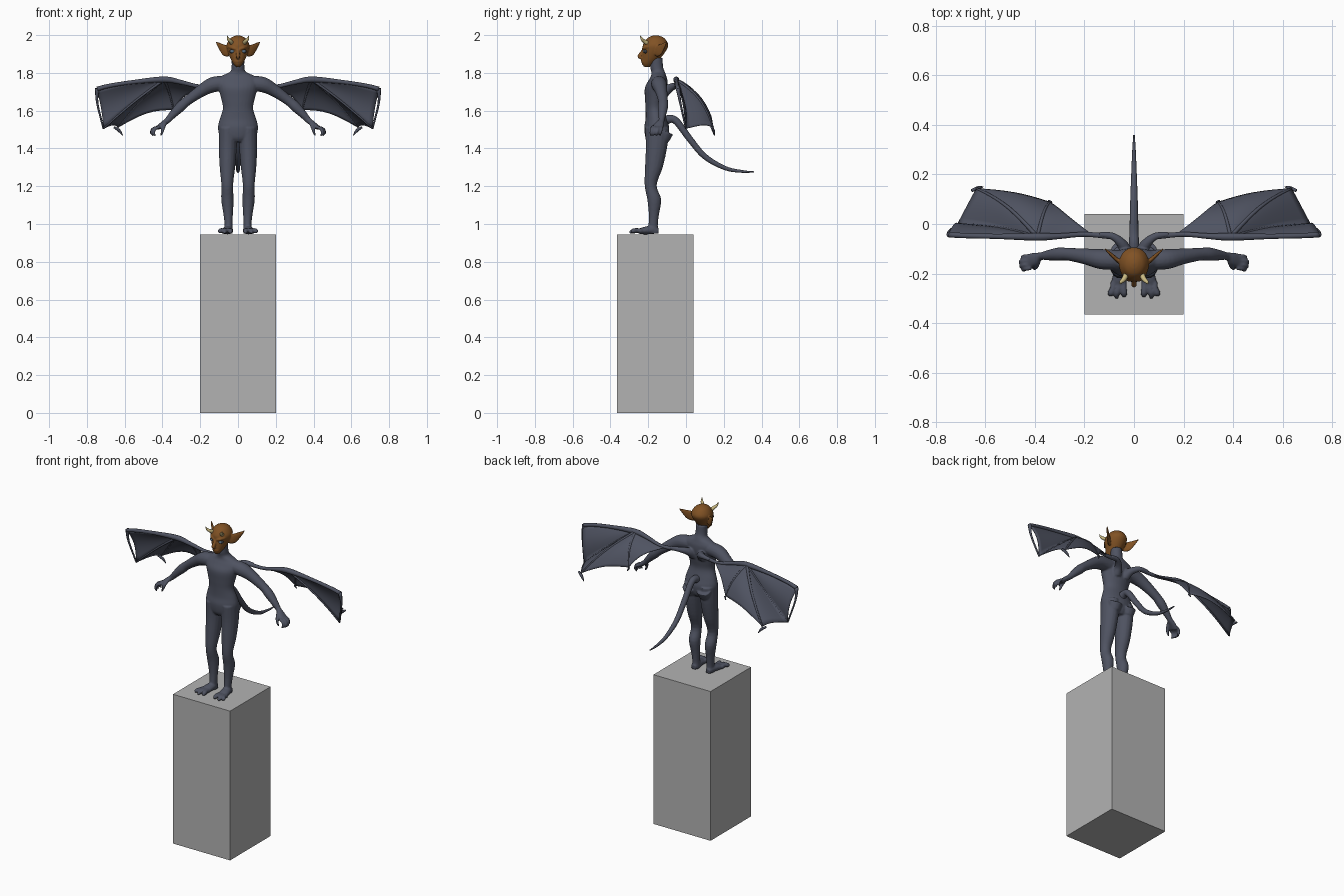
import bpy, bmesh, math
from mathutils import Vector


def material(name, rgb):
    m = bpy.data.materials.new(name)
    m.diffuse_color = (*rgb, 1)
    return m


SLATE = material("slate skin", (0.078, 0.086, 0.120))
BROWN = material("brown face", (0.22, 0.085, 0.018))
CREAM = material("cream horn", (0.58, 0.48, 0.22))
DARK = material("dark eye rim", (0.035, 0.04, 0.05))
BLUE = material("blue grey eye", (0.12, 0.19, 0.26))
STONE = material("grey stone", (0.45, 0.45, 0.45))


def finish(bm, name, mat, smooth=True):
    bmesh.ops.recalc_face_normals(bm, faces=bm.faces)
    me = bpy.data.meshes.new(name)
    bm.to_mesh(me)
    bm.free()
    me.materials.append(mat)
    for p in me.polygons:
        p.use_smooth = smooth
    ob = bpy.data.objects.new(name, me)
    bpy.context.collection.objects.link(ob)
    return ob


def fuse(ob, voxel, iterations=3):
    """Blend overlapping closed volumes into one organic skin."""
    r = ob.modifiers.new("fuse", 'REMESH')
    r.mode = 'VOXEL'
    r.voxel_size = voxel
    r.use_smooth_shade = True
    s = ob.modifiers.new("soften", 'SMOOTH')
    s.factor = 0.5
    s.iterations = iterations


def spline(pts, steps):
    """Catmull-Rom through sections (x, y, z, a, b)."""
    p = [Vector(q) for q in pts]
    p = [2 * p[0] - p[1]] + p + [2 * p[-1] - p[-2]]
    out = []
    for i in range(1, len(p) - 2):
        a, b, c, d = p[i - 1:i + 3]
        for k in range(steps):
            t = k / steps
            out.append(0.5 * (2 * b + (c - a) * t + (2 * a - 5 * b + 4 * c - d) * t * t
                              + (3 * b - a - 3 * c + d) * t ** 3))
    return out + [p[-2]]


def tube(bm, pts, ref=(1, 0, 0), side=1, n=16, steps=4, level=False):
    """Loft ellipses along a path: a is the radius along ref, b across it."""
    pts = [q if len(q) == 5 else (*q, q[3]) for q in pts]
    s = spline(pts, steps)
    rings = []
    for i, q in enumerate(s):
        t = (s[min(i + 1, len(s) - 1)] - s[max(i - 1, 0)])
        t = Vector((0, 0, 1)) if level else Vector(t[:3]).normalized()
        u = Vector(ref)
        u = (u - t * u.dot(t)).normalized()
        w = t.cross(u)
        ring = []
        for k in range(n):
            g = 2 * math.pi * k / n
            v = Vector(q[:3]) + u * max(q[3], .001) * math.cos(g) + w * max(q[4], .001) * math.sin(g)
            ring.append(bm.verts.new((v.x * side, v.y, v.z)))
        rings.append(ring)
    for r0, r1 in zip(rings, rings[1:]):
        for k in range(n):
            bm.faces.new((r0[k], r0[(k + 1) % n], r1[(k + 1) % n], r1[k]))
    bm.faces.new(rings[0])
    bm.faces.new(rings[-1])


# pedestal
bm = bmesh.new()
bmesh.ops.create_cube(bm, size=1)
for v in bm.verts:
    v.co = Vector((v.co.x * .4, v.co.y * .405 - .1625, (v.co.z + .5) * .945))
finish(bm, "pedestal", STONE, False)

# body: torso and neck, then arms, hands, legs and feet on both sides
bm = bmesh.new()
tube(bm, [(0, -.155, 1.435, .07, .045), (0, -.155, 1.46, .095, .06), (0, -.155, 1.51, .106, .066),
          (0, -.158, 1.555, .097, .056), (0, -.165, 1.61, .08, .049), (0, -.163, 1.66, .088, .054),
          (0, -.158, 1.72, .104, .06), (0, -.148, 1.76, .112, .05), (0, -.145, 1.785, .085, .04),
          (0, -.148, 1.805, .042, .036), (0, -.155, 1.83, .034, .034), (0, -.158, 1.88, .034, .034)],
     n=28, level=True)
for s in (1, -1):
    tube(bm, [(.06, -.145, 1.745, .04), (.13, -.142, 1.738, .041), (.19, -.132, 1.708, .033),
              (.265, -.122, 1.655, .026), (.305, -.122, 1.62, .027), (.345, -.126, 1.58, .021),
              (.375, -.13, 1.547, .016), (.40, -.14, 1.528, .026, .014), (.425, -.15, 1.508, .028, .012)],
         ref=(0, 1, 0), side=s)
    for y, r in ((-.128, .03), (-.146, .04), (-.163, .038), (-.178, .026)):     # fingers
        tube(bm, [(.415, y, 1.515, .009), (.42 + r * .75, y - .003, 1.503, .009),
                  (.426 + r * .8, y - .008, 1.482, .008), (.415 + r * .8, y - .01, 1.466, .004)],
             ref=(0, 1, 0), side=s, n=8)
    tube(bm, [(.385, -.15, 1.535, .01), (.395, -.172, 1.51, .01), (.402, -.178, 1.485, .008),
              (.41, -.178, 1.468, .004)], ref=(0, 1, 0), side=s, n=8)        # thumb
    tube(bm, [(.052, -.153, 1.51, .05, .064), (.054, -.156, 1.41, .048, .057), (.056, -.17, 1.30, .041, .047),
              (.057, -.187, 1.205, .031, .032), (.056, -.168, 1.13, .033, .037), (.052, -.17, 1.05, .025, .027),
              (.05, -.174, .99, .021, .025), (.05, -.172, .95, .024, .03)], side=s, level=True)
    tube(bm, [(.05, -.145, .963, .016, .012), (.052, -.18, .968, .026, .022), (.058, -.22, .965, .03, .02),
              (.062, -.25, .96, .034, .014)], side=s)
    for x0, x1, y in ((.042, .04, -.295), (.064, .07, -.3), (.084, .094, -.285)):  # toes
        tube(bm, [(x0, -.235, .963, .013), (x0, -.26, .966, .013), (x1, -.28, .962, .014),
                  (x1, y, .953, .006)], side=s, n=10)
    # shoulder blade rising into the wing root
    tube(bm, [(.03, -.12, 1.69, .028), (.045, -.085, 1.72, .022), (.085, -.05, 1.735, .015),
              (.14, -.042, 1.733, .011)], ref=(0, 0, 1), side=s)
    tube(bm, [(.05, -.11, 1.49, .045), (.05, -.125, 1.45, .038)], side=s)         # buttock
fuse(finish(bm, "body", SLATE), .005)

# tail
bm = bmesh.new()
tube(bm, [(0, -.13, 1.535, .028), (0, -.09, 1.555, .022), (0, -.05, 1.543, .019), (0, .02, 1.45, .017),
          (0, .10, 1.357, .015), (0, .207, 1.296, .011), (0, .30, 1.278, .007), (0, .36, 1.276, .003)], steps=6)
finish(bm, "tail", SLATE)

# wings: bones fan out from the wrist, with membrane stretched between them
W = Vector((.39, -.052, 1.765))
TIPS = [Vector(t) for t in ((.75, -.042, 1.715), (.712, .0, 1.505), (.635, .143, 1.512),
                            (.34, .088, 1.605), (.17, -.042, 1.728))]
BOW = [(0, -.008, .008), (0, .012, .01), (0, .025, .02), (0, .025, .015), (0, 0, -.008)]
SCALLOP = [.015, .03, .09, .12]


def rib(i, u):
    return W.lerp(TIPS[i], u) + Vector(BOW[i]) * math.sin(math.pi * u)


for s, word in ((1, "left"), (-1, "right")):
    bm = bmesh.new()
    NU, NV = 14, 8
    for i in range(4):
        grid = []
        for j in range(NV + 1):
            f = j / NV
            arch = math.sin(math.pi * f)
            row = []
            for k in range(NU + 1):
                u = k / NU * (1 - SCALLOP[i] * arch)
                p = rib(i, u).lerp(rib(i + 1, u), f) + Vector((0, .02, .006)) * arch * u
                row.append(bm.verts.new((p.x * s, p.y, p.z)))
            grid.append(row)
        for r0, r1 in zip(grid, grid[1:]):
            for k in range(NU):
                bm.faces.new((r0[k], r0[k + 1], r1[k + 1], r1[k]))
    bmesh.ops.remove_doubles(bm, verts=bm.verts, dist=1e-4)
    ob = finish(bm, word + "_wing_membrane", SLATE)
    sol = ob.modifiers.new("thickness", 'SOLIDIFY')
    sol.thickness = .004
    sol.offset = 0

    bm = bmesh.new()
    tube(bm, [(.085, -.05, 1.735, .013), (.2, -.042, 1.728, .010), (.3, -.049, 1.75, .012),
              (*W, .016), (.55, -.05, 1.752, .011), (.68, -.047, 1.732, .011), (.745, -.043, 1.715, .012)],
         ref=(0, 0, 1), side=s, n=10)
    for i, r in ((1, .006), (2, .007), (3, .006)):
        tube(bm, [(*rib(i, u), r * (1.3 - .6 * u)) for u in (0, .25, .5, .75, 1)],
             ref=(0, 0, 1), side=s, n=8)
    tube(bm, [(.745, -.043, 1.718, .012), (.745, -.03, 1.64, .006), (.712, 0, 1.505, .005)],
         ref=(0, 1, 0), side=s, n=8)                                           # outer rim
    tube(bm, [(.655, .135, 1.512, .006), (.63, .145, 1.495, .008), (.61, .15, 1.468, .002)],
         ref=(0, 1, 0), side=s, n=8)                                           # wing claws
    tube(bm, [(.335, .088, 1.605, .006), (.345, .095, 1.585, .003)], ref=(0, 1, 0), side=s, n=8)
    finish(bm, word + "_wing_bones", SLATE)

# head with nose, brow and pointed ears
bm = bmesh.new()
tube(bm, [(0, -.207, 1.832, .012, .015), (0, -.2, 1.85, .026, .034), (0, -.183, 1.88, .042, .05),
          (0, -.167, 1.92, .057, .063), (0, -.161, 1.95, .06, .067), (0, -.16, 1.98, .043, .049),
          (0, -.16, 1.994, .022, .026), (0, -.16, 1.999, .004, .004)], n=28, level=True)
tube(bm, [(0, -.222, 1.925, .008), (0, -.238, 1.902, .010), (0, -.246, 1.886, .011), (0, -.228, 1.876, .008)], n=10)
tube(bm, [(-.02, -.222, 1.86, .005), (0, -.232, 1.862, .007), (.02, -.222, 1.86, .005)], ref=(0, 0, 1), n=8)
for s in (1, -1):
    tube(bm, [(.008, -.228, 1.925, .006), (.028, -.222, 1.932, .008), (.05, -.198, 1.938, .005)],
         ref=(0, 0, 1), side=s, n=8)
    tube(bm, [(.045, -.16, 1.905, .022, .01), (.068, -.145, 1.918, .03, .009), (.09, -.125, 1.938, .02, .007),
              (.118, -.1, 1.965, .002, .003)], ref=(0, 0, 1), side=s, n=12)
fuse(finish(bm, "head", BROWN), .004, 2)

# horns and eyes
for s, word in ((1, "left"), (-1, "right")):
    bm = bmesh.new()
    tube(bm, [(.03, -.2, 1.955, .012), (.04, -.222, 1.968, .010), (.052, -.234, 1.98, .007),
              (.057, -.242, 1.998, .001)], side=s, n=12)
    finish(bm, word + "_horn", CREAM)
    for name, r, y, mat in (("_eye_rim", .014, -.211, DARK), ("_eye", .0095, -.2185, BLUE)):
        bm = bmesh.new()
        bmesh.ops.create_uvsphere(bm, u_segments=16, v_segments=10, radius=r)
        for v in bm.verts:
            v.co = Vector((v.co.x * 1.2 + s * .029, v.co.y + y, v.co.z * .85 + 1.914))
        finish(bm, word + name, mat)
